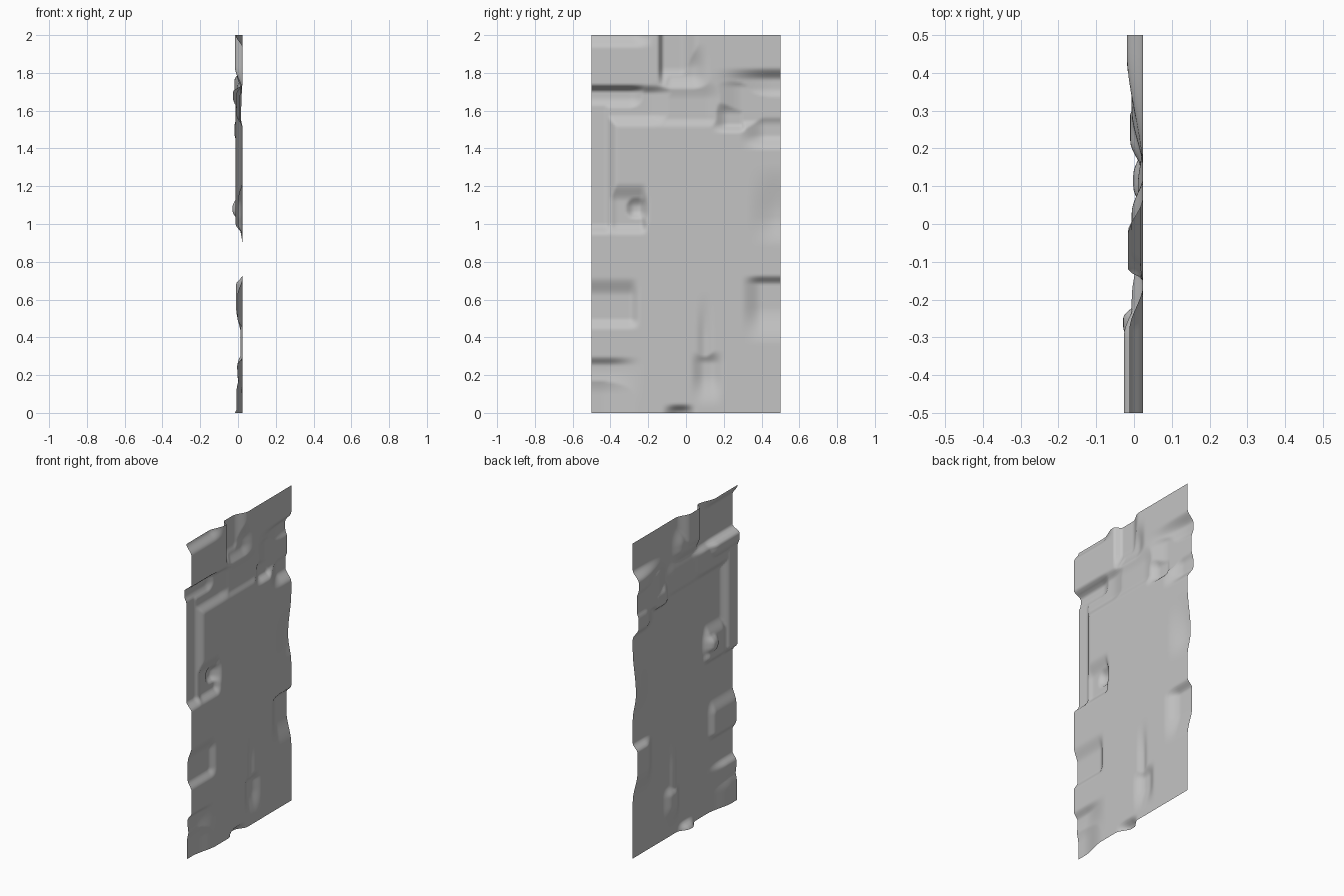
import bpy
import bmesh

cube = bpy.data.objects.get("Cube")
if cube:
    bpy.data.objects.remove(cube, do_unlink=True)

FLAT = 0.024  # resting plane of the sheet
dents = []


def dent(name, y, z, depth, sides, ends):
    """Flat-bottomed dent: y and z spans, ramp widths (left, right), (below, above)."""
    dents.append((y, z, depth, sides, ends))


def ramp(t):
    t = min(max(t, 0), 1)
    return t * t * (3 - 2 * t)


def window(v, span, soft):
    return ramp((v - span[0]) / soft[0] + 1) * ramp((span[1] - v) / soft[1] + 1)


# Upper edge
dent("top left lip", (-.5, -.28), (2, 2), .036, (.1, .12), (.07, .1))
dent("top centre fold", (-.12, -.03), (1.83, 2), .04, (.03, .1), (.13, .1))
dent("top centre spread", (-.08, .03), (1.79, 1.82), .03, (.07, .1), (.1, .14))

# Left edge
dent("left shelf", (-.5, -.3), (1.67, 1.7), .051, (.1, .15), (.12, .04))
dent("left shelf skirt", (-.5, -.2), (1.58, 1.69), .03, (.1, .2), (.07, .05))
dent("left strip", (-.5, -.43), (1.0, 1.68), .037, (.1, .07), (.06, .05))
dent("left pocket", (-.36, -.24), (1.0, 1.12), .03, (.1, .04), (.06, .1))
dent("left pocket tip", (-.27, -.25), (1.07, 1.09), .053, (.1, .06), (.09, .1))
dent("lower left pocket", (-.5, -.3), (.5, .62), .027, (.1, .06), (.06, .1))
dent("low left crease", (-.5, -.42), (.23, .25), .028, (.1, .2), (.2, .05))
dent("bottom left corner", (-.5, -.45), (0, .1), .033, (.1, .2), (.1, .18))

# Right edge
dent("upper right crease", (.46, .5), (1.72, 1.76), .043, (.34, .1), (.12, .07))
dent("upper right panel", (.3, .5), (1.55, 1.72), .03, (.16, .1), (.06, .08))
dent("right shelf", (.42, .5), (1.47, 1.52), .042, (.14, .1), (.08, .12))
dent("right hollow", (.48, .5), (1.04, 1.06), .022, (.16, .1), (.16, .26))
dent("lower right pocket", (.4, .5), (.56, .68), .034, (.11, .1), (.2, .05))

# Middle and bottom edge
dent("middle crease", (-.1, .1), (1.56, 1.66), .014, (.1, .12), (.05, .1))
dent("small upper pocket", (.22, .29), (1.53, 1.58), .034, (.09, .04), (.05, .09))
dent("low centre bump", (.1, .13), (.2, .26), .026, (.08, .08), (.17, .07))
dent("low centre ridge", (.1, .1), (.2, .4), .012, (.05, .05), (.15, .25))
dent("bottom fold", (-.04, -.02), (0, 0), .04, (.09, .08), (.1, .05))


def sheet_x(y, z):
    return FLAT - max(d * window(y, ys, a) * window(z, zs, b)
                      for ys, zs, d, a, b in dents)


# Dented sheet
bm = bmesh.new()
bmesh.ops.create_grid(bm, x_segments=100, y_segments=200, size=1)
for v in bm.verts:
    y, z = v.co.x / 2, v.co.y + 1
    v.co = (sheet_x(y, z), y, z)
for f in bm.faces:
    f.smooth = True
mesh = bpy.data.meshes.new("dented_sheet")
bm.to_mesh(mesh)
bm.free()
sheet = bpy.data.objects.new("dented_sheet", mesh)
bpy.context.collection.objects.link(sheet)

# Plain grey material
grey = bpy.data.materials.new("plain_grey")
grey.use_nodes = True
colour = (.55, .55, .55, 1)
grey.diffuse_color = colour
grey.node_tree.nodes["Principled BSDF"].inputs["Base Color"].default_value = colour
mesh.materials.append(grey)
